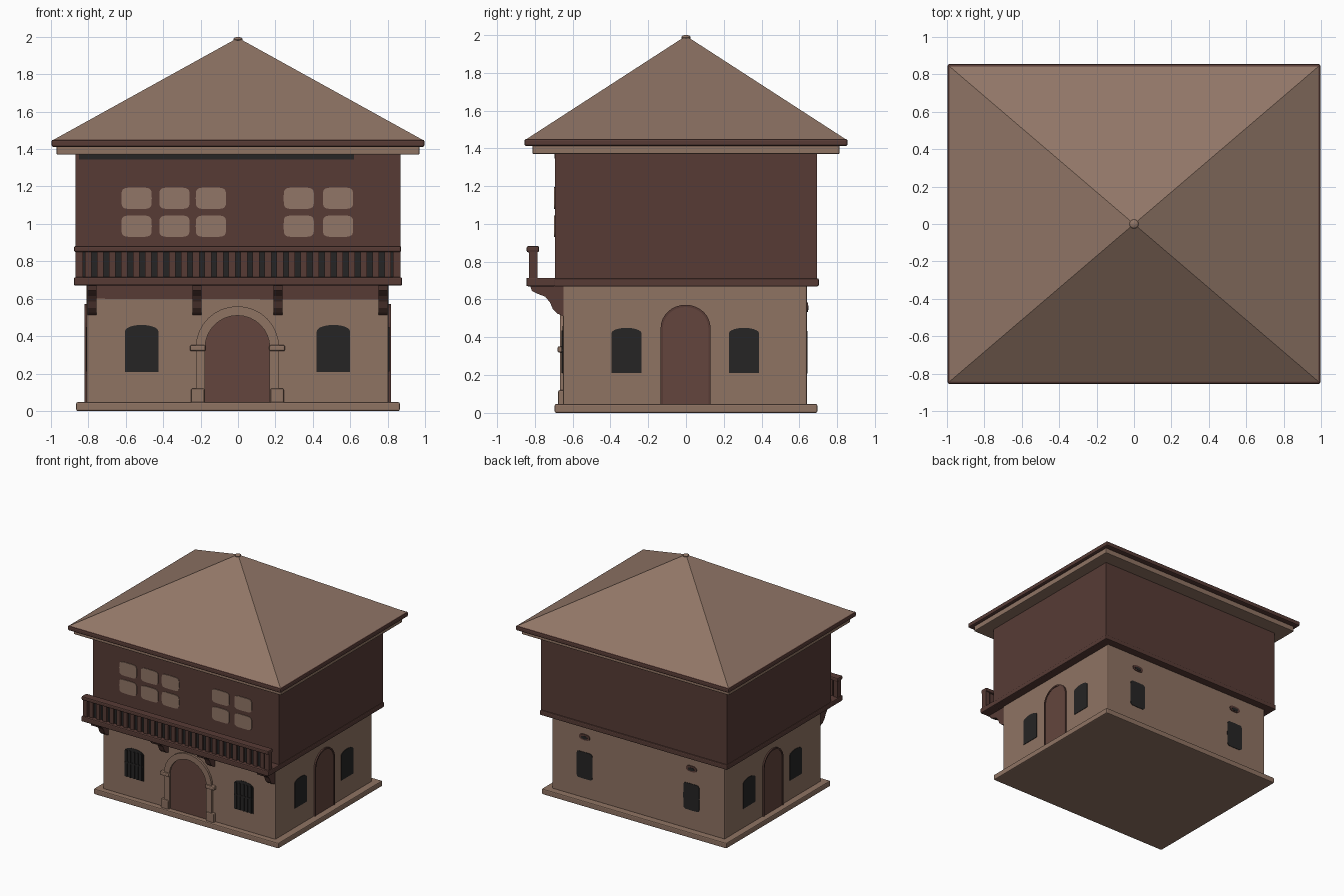
import bpy, bmesh, math

if "Cube" in bpy.data.objects:
    bpy.data.objects.remove(bpy.data.objects["Cube"])


def material(name, rgb):
    m = bpy.data.materials.new(name)
    m.diffuse_color = (*rgb, 1)
    m.use_nodes = True
    m.node_tree.nodes["Principled BSDF"].inputs["Base Color"].default_value = m.diffuse_color
    return m


PLASTER = material("tan plaster", (0.275, 0.172, 0.124))
ROOF = material("roof tan", (0.285, 0.182, 0.135))
WOOD = material("dark brown wood", (0.095, 0.044, 0.036))
DOOR = material("door brown", (0.125, 0.060, 0.047))
DARK = material("dark grey", (0.019, 0.018, 0.018))


def finish(name, bm, mat, bevel=0):
    bmesh.ops.recalc_face_normals(bm, faces=bm.faces)
    me = bpy.data.meshes.new(name)
    bm.to_mesh(me)
    bm.free()
    ob = bpy.data.objects.new(name, me)
    bpy.context.collection.objects.link(ob)
    me.materials.append(mat)
    if bevel:
        mod = ob.modifiers.new("soft edges", 'BEVEL')
        mod.width, mod.segments = bevel, 2
    return ob


def add_box(bm, x, y, z):
    vs = bmesh.ops.create_cube(bm, size=1)["verts"]
    for v in vs:
        v.co = [a[0] + (c + 0.5) * (a[1] - a[0]) for c, a in zip(v.co, (x, y, z))]


def box(name, x, y, z, mat, bevel=0):
    bm = bmesh.new()
    add_box(bm, x, y, z)
    return finish(name, bm, mat, bevel)


# Map a distance along a wall, depth and height to 3D for each side
SIDES = {
    "front": lambda u, d, z: (u, -d, z),
    "back": lambda u, d, z: (-u, d, z),
    "right": lambda u, d, z: (d, u, z),
    "left": lambda u, d, z: (-d, -u, z),
}


def panel(name, outline, side, d0, d1, mat):
    """Extrude an outline lying on a wall from depth d0 out to d1."""
    bm = bmesh.new()
    f = bm.faces.new([bm.verts.new(SIDES[side](u, d0, z)) for u, z in outline])
    new = bmesh.ops.extrude_face_region(bm, geom=[f])["geom"]
    for v in (g for g in new if isinstance(g, bmesh.types.BMVert)):
        u = v.co.x if side in ("front", "back") else v.co.y
        v.co = SIDES[side](u if side in ("front", "right") else -u, d1, v.co.z)
    return finish(name, bm, mat)


def arch(c, w, z0, spring, top, n=16):
    """Door or window outline with an elliptical head."""
    arc = [(c + w / 2 * math.cos(math.pi * i / n),
            spring + (top - spring) * math.sin(math.pi * i / n)) for i in range(n + 1)]
    return [(c + w / 2, z0)] + arc + [(c - w / 2, z0)]


def arch_ring(c, w, t, z0, spring, top):
    return arch(c, w + 2 * t, z0, spring, top + t) + arch(c, w, z0, spring, top)[::-1]


def rounded(c, zc, w, h, p=0.4, n=24):
    """Superellipse outline."""
    def s(v):
        return math.copysign(abs(v) ** p, v)
    return [(c + w / 2 * s(math.cos(2 * math.pi * i / n)),
             zc + h / 2 * s(math.sin(2 * math.pi * i / n))) for i in range(n)]


# Plinth, walls and floor band
box("plinth", (-0.865, 0.865), (-0.695, 0.695), (0, 0.047), PLASTER, 0.008)
box("lower_walls", (-0.81, 0.805), (-0.65, 0.64), (0.04, 0.68), PLASTER, 0.008)
box("upper_walls", (-0.87, 0.87), (-0.693, 0.693), (0.67, 1.38), WOOD)
box("floor_band", (-0.877, 0.877), (-0.703, 0.703), (0.67, 0.712), WOOD, 0.008)

# Eaves, fascia and pyramid roof
box("eaves", (-0.97, 0.97), (-0.812, 0.812), (1.37, 1.42), PLASTER, 0.006)
box("fascia", (-0.997, 0.997), (-0.855, 0.855), (1.412, 1.45), WOOD, 0.01)
bm = bmesh.new()
base = [bm.verts.new((x, y, 1.445)) for x, y in
        ((-0.995, -0.85), (0.995, -0.85), (0.995, 0.85), (-0.995, 0.85))]
peak = bm.verts.new((0, 0, 1.995))
bm.faces.new(base)
for i in range(4):
    bm.faces.new((base[i], base[(i + 1) % 4], peak))
finish("roof", bm, ROOF)
bm = bmesh.new()
bmesh.ops.create_uvsphere(bm, u_segments=12, v_segments=8, radius=0.025)
for v in bm.verts:
    v.co.z = v.co.z * 0.5 + 1.987
finish("roof_cap", bm, ROOF)

# Balcony floor, rail, posts and balusters with dark gaps
box("balcony_floor", (-0.877, 0.877), (-0.845, -0.69), (0.67, 0.715), WOOD, 0.008)
box("balcony_rail", (-0.877, 0.872), (-0.843, -0.777), (0.85, 0.882), WOOD, 0.008)
box("balcony_gaps", (-0.84, 0.84), (-0.807, -0.803), (0.715, 0.85), DARK)
bm = bmesh.new()
for s in (-1, 1):
    add_box(bm, (s * 0.85 - 0.02, s * 0.85 + 0.02), (-0.83, -0.785), (0.71, 0.86))
N = 26
for i in range(N):
    x = -0.8 + 1.6 * i / (N - 1)
    add_box(bm, (x - 0.018, x + 0.018), (-0.823, -0.793), (0.71, 0.855))
finish("balusters", bm, WOOD)

# Curved brackets under the balcony
PROFILE = [(-0.645, 0.675), (-0.825, 0.675), (-0.815, 0.645), (-0.785, 0.63),
           (-0.745, 0.615), (-0.72, 0.585), (-0.705, 0.55), (-0.68, 0.525), (-0.645, 0.51)]
bm = bmesh.new()
for c in (-0.78, -0.22, 0.215, 0.775):
    rows = [[bm.verts.new((c + s * 0.024, y, z)) for y, z in PROFILE] for s in (-1, 1)]
    bm.faces.new(rows[0])
    bm.faces.new(rows[1])
    for i in range(len(PROFILE)):
        j = (i + 1) % len(PROFILE)
        bm.faces.new((rows[0][i], rows[0][j], rows[1][j], rows[1][i]))
finish("balcony_brackets", bm, WOOD)
panel("beam_under_balcony", [(-0.76, 0.6), (0.79, 0.595), (0.79, 0.67), (-0.76, 0.67)],
      "front", 0.645, 0.653, WOOD)
panel("eave_gap", [(-0.85, 1.345), (0.62, 1.345), (0.62, 1.37), (-0.85, 1.37)],
      "front", 0.69, 0.697, DARK)

# Upper window panes
for c in (-0.542, -0.34, -0.145, 0.325, 0.535):
    for z in (1.137, 0.988):
        panel("upper_pane", rounded(c, z, 0.162, 0.115), "front", 0.69, 0.698, ROOF)

# Front door with arched plaster surround, capitals and feet
panel("front_door", arch(-0.003, 0.345, 0.047, 0.34, 0.51), "front", 0.645, 0.654, DOOR)
panel("front_door_surround", arch_ring(-0.003, 0.345, 0.05, 0.047, 0.34, 0.51),
      "front", 0.645, 0.668, PLASTER)
for s in (-1, 1):
    x = s * 0.212 - 0.003
    box("door_capital", (x - 0.042, x + 0.042), (-0.68, -0.64), (0.32, 0.352), PLASTER, 0.008)
    box("door_foot", (x - 0.036, x + 0.036), (-0.676, -0.64), (0.04, 0.12), PLASTER, 0.008)

# Front windows with bars
for c in (-0.515, 0.51):
    panel("front_window", arch(c, 0.178, 0.208, 0.425, 0.46), "front", 0.645, 0.653, DARK)
    bm = bmesh.new()
    for i in range(5):
        x = c - 0.07 + 0.035 * i
        add_box(bm, (x - 0.006, x + 0.006), (-0.66, -0.65), (0.21, 0.435))
    add_box(bm, (c - 0.085, c + 0.085), (-0.659, -0.65), (0.325, 0.337))
    finish("window_bars", bm, DARK)

# Side doors and windows
for side, d in (("right", 0.805), ("left", 0.81)):
    panel("side_door", arch(-0.002, 0.24, 0.047, 0.45, 0.56), side, d - 0.005, d + 0.006, DOOR)
    panel("side_door_frame", arch_ring(-0.002, 0.24, 0.012, 0.047, 0.45, 0.56),
          side, d - 0.005, d + 0.012, WOOD)
    for c in (-0.315, 0.307):
        panel("side_window", arch(c, 0.16, 0.21, 0.42, 0.45), side, d - 0.005, d + 0.004, DARK)

# Back windows and small vents
for c in (-0.5, 0.5):
    panel("back_window", rounded(c, 0.32, 0.15, 0.225, 0.25), "back", 0.635, 0.644, DARK)
    panel("back_vent", rounded(c, 0.56, 0.1, 0.05, 0.8), "back", 0.635, 0.646, WOOD)
    panel("vent_hole", rounded(c, 0.557, 0.06, 0.025, 0.8), "back", 0.64, 0.648, DARK)
